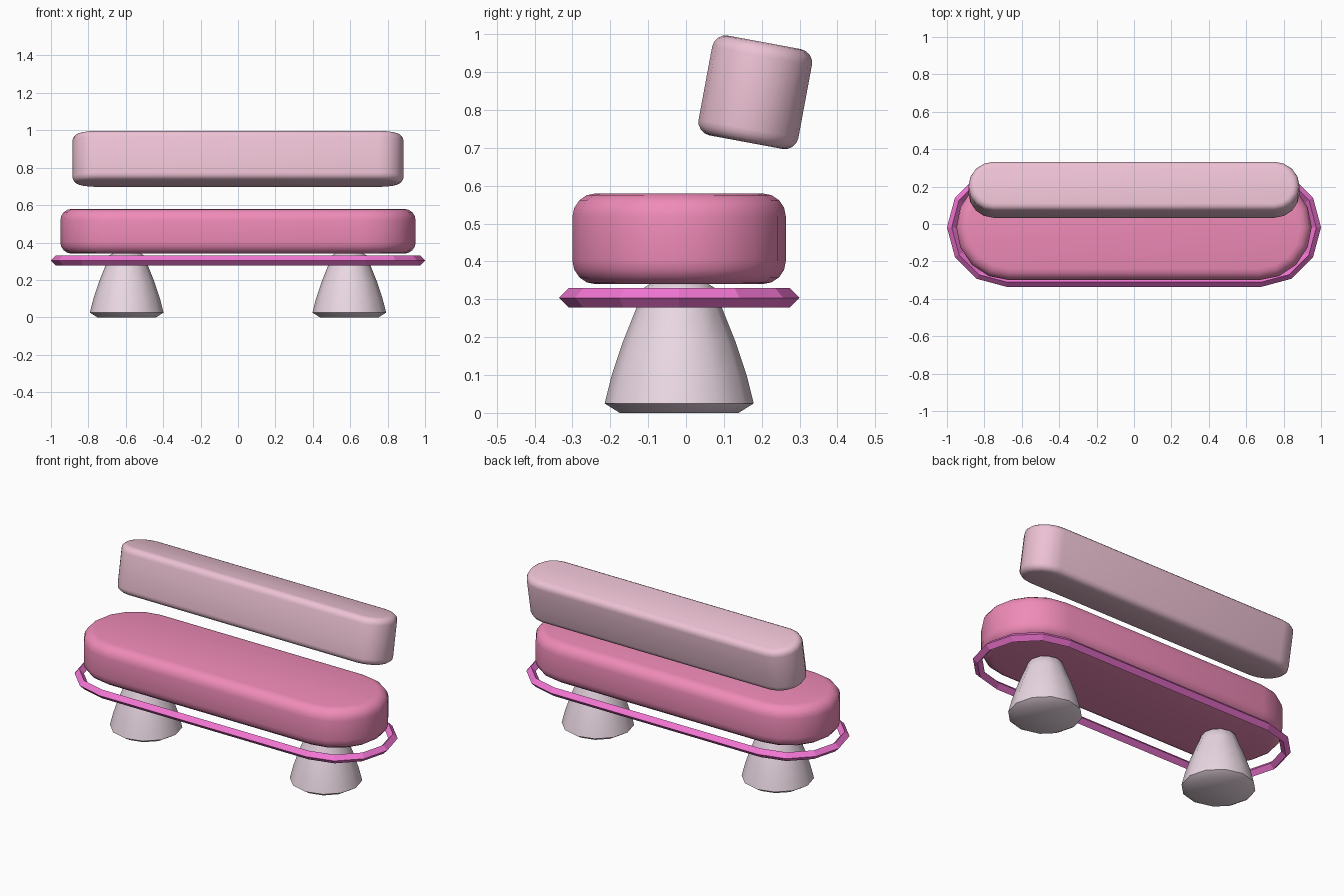
import bpy, bmesh
from math import sin, cos, pi, radians
from mathutils import Matrix

if "Cube" in bpy.data.objects:
    bpy.data.objects.remove(bpy.data.objects["Cube"])

YC = -0.018  # centre line of seat, legs and trim


def stadium(half, r, z, n):
    """Outline with straight length 2*half and round ends of n segments."""
    pts = []
    for side, start in ((1, -pi / 2), (-1, pi / 2)):
        for i in range(n + 1):
            a = start + pi * i / n
            pts.append((side * half + r * cos(a), r * sin(a), z))
    return pts


def loft(name, half, profile, n, matrix, color, closed=False, angle=40):
    """Skin stadium outlines through a (radius, z) profile."""
    bm = bmesh.new()
    rings = [[bm.verts.new(p) for p in stadium(half, r, z, n)] for r, z in profile]
    pairs = list(zip(rings, rings[1:]))
    if closed:
        pairs.append((rings[-1], rings[0]))
    else:
        bm.faces.new(rings[0])
        bm.faces.new(rings[-1])
    for a, b in pairs:
        for i in range(len(a)):
            j = (i + 1) % len(a)
            bm.faces.new((a[i], a[j], b[j], b[i]))
    bmesh.ops.remove_doubles(bm, verts=bm.verts, dist=1e-5)
    bmesh.ops.recalc_face_normals(bm, faces=bm.faces)
    bm.transform(matrix)
    me = bpy.data.meshes.new(name)
    bm.to_mesh(me)
    bm.free()
    me.shade_smooth()
    me.set_sharp_from_angle(angle=radians(angle))
    mat = bpy.data.materials.new(name + "_color")
    mat.diffuse_color = (*color, 1)
    mat.use_nodes = True
    mat.node_tree.nodes["Principled BSDF"].inputs["Base Color"].default_value = mat.diffuse_color
    me.materials.append(mat)
    ob = bpy.data.objects.new(name, me)
    bpy.context.collection.objects.link(ob)
    return ob


def rounded(r, z0, z1, bevel, seg=4):
    """Side profile of a cushion with rounded rims."""
    arc = [pi / 2 * i / seg for i in range(seg + 1)]
    low = [(r - bevel + bevel * sin(a), z0 + bevel - bevel * cos(a)) for a in arc]
    high = [(r - bevel + bevel * cos(a), z1 - bevel + bevel * sin(a)) for a in arc]
    return low + high


centre = Matrix.Translation((0, YC, 0))

# Seat cushion
loft("seat", 0.668, rounded(0.282, 0.34, 0.58, 0.062), 8, centre, (0.87, 0.26, 0.48))

# Floating tilted backrest
tilt = Matrix.Translation((0, 0.183, 0.847)) @ Matrix.Rotation(radians(-10.5), 4, 'X')
loft("backrest", 0.751, rounded(0.134, -0.134, 0.134, 0.036), 8, tilt, (0.85, 0.54, 0.66))

# Faceted trim hoop with a diamond section
hoop = [(0.3175, 0.304), (0.292, 0.33), (0.2665, 0.304), (0.292, 0.278)]
loft("trim_hoop", 0.6825, hoop, 6, centre, (0.89, 0.18, 0.65), closed=True, angle=5)

# Tapered legs
leg = [(0.157, 0), (0.197, 0.025), (0.178, 0.1), (0.148, 0.19),
       (0.112, 0.28), (0.094, 0.33), (0.07, 0.345)]
for side, x in (("left", -0.595), ("right", 0.595)):
    loft(side + "_leg", 0, leg, 6, Matrix.Translation((x, YC, 0)), (0.83, 0.69, 0.77))
